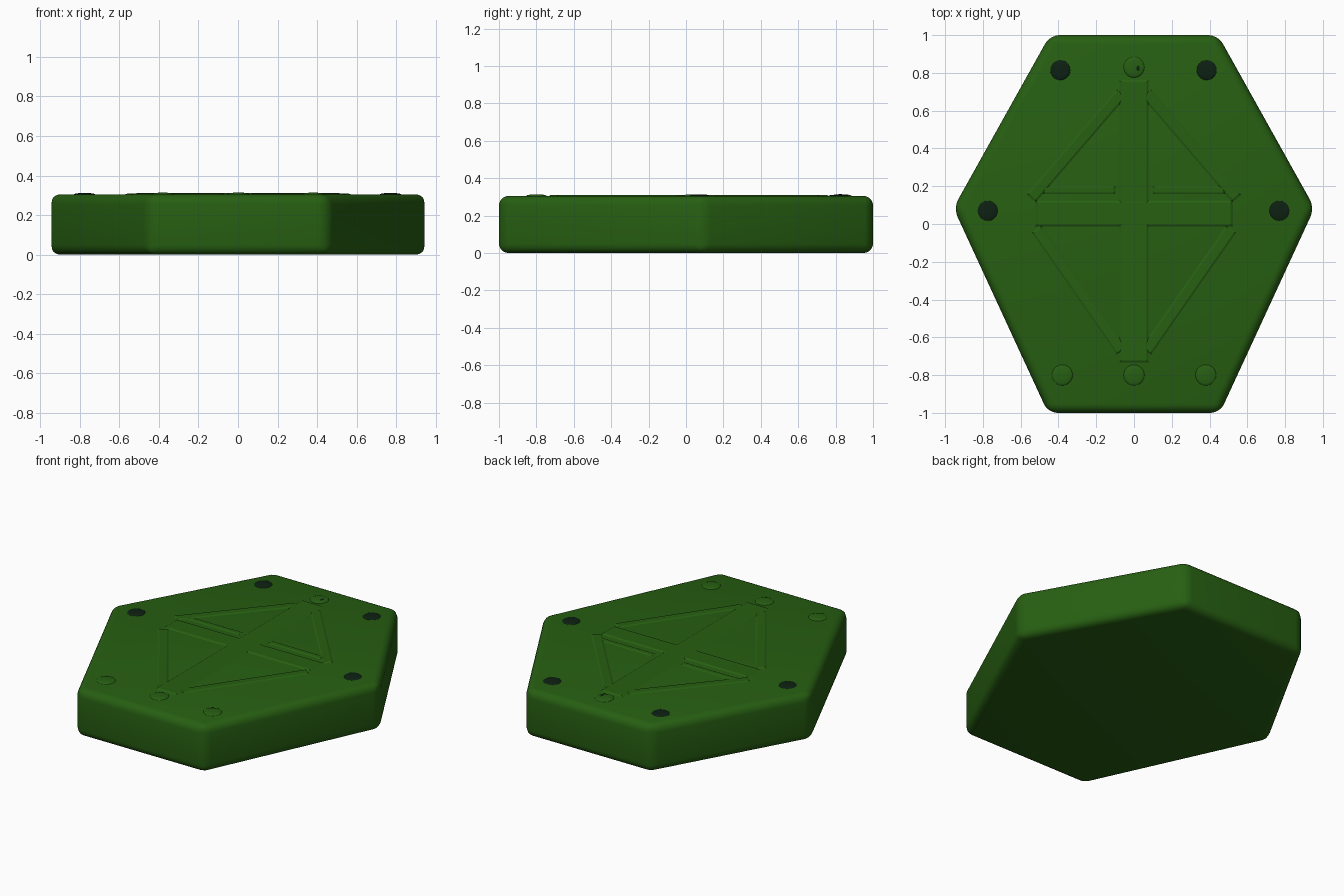
import bpy, bmesh, math
from mathutils import Vector

if "Cube" in bpy.data.objects:
    bpy.data.objects.remove(bpy.data.objects["Cube"])

TOP = 0.305


def material(name, rgb):
    m = bpy.data.materials.new(name)
    m.diffuse_color = (*rgb, 1)
    m.use_nodes = True
    m.node_tree.nodes["Principled BSDF"].inputs["Base Color"].default_value = m.diffuse_color
    return m


green = material("deep green", (0.02, 0.115, 0.006))
dark = material("blackish green", (0.004, 0.015, 0.006))


def finish(name, bm, mat, angle=40):
    bmesh.ops.recalc_face_normals(bm, faces=bm.faces)
    me = bpy.data.meshes.new(name)
    bm.to_mesh(me)
    bm.free()
    me.materials.append(mat)
    ob = bpy.data.objects.new(name, me)
    bpy.context.collection.objects.link(ob)
    bpy.ops.object.select_all(action='DESELECT')
    ob.select_set(True)
    bpy.context.view_layer.objects.active = ob
    bpy.ops.object.shade_smooth_by_angle(angle=math.radians(angle))
    return ob


# Six-sided plate with rounded edges
outline = [(-0.455, -1), (0.455, -1), (0.956, 0.085),
           (0.445, 1), (-0.445, 1), (-0.956, 0.085)]
bm = bmesh.new()
base = bm.faces.new([bm.verts.new((x, y, 0)) for x, y in outline])
ext = bmesh.ops.extrude_face_region(bm, geom=[base])
for v in ext["geom"]:
    if isinstance(v, bmesh.types.BMVert):
        v.co.z = TOP
bmesh.ops.bevel(bm, geom=bm.edges[:], offset=0.05, offset_type='OFFSET',
                segments=5, profile=0.5, affect='EDGES')
finish("plate", bm, green, 60)


# Shallow raised bar with sloping sides between two points
def bar(name, a, b, width, height):
    a, b = Vector((*a, 0)), Vector((*b, 0))
    d = (b - a).normalized()
    n = Vector((-d.y, d.x, 0))
    bm = bmesh.new()
    rings = []
    for z, inset in ((TOP - 0.004, 0), (TOP + height, 0.018)):
        w = width / 2 - inset
        ring = [a + d * inset - n * w, b - d * inset - n * w,
                b - d * inset + n * w, a + d * inset + n * w]
        rings.append([bm.verts.new((p.x, p.y, z)) for p in ring])
    lo, hi = rings
    bm.faces.new(lo[::-1])
    bm.faces.new(hi)
    for i in range(4):
        j = (i + 1) % 4
        bm.faces.new((lo[i], lo[j], hi[j], hi[i]))
    finish(name, bm, green, 20)


# Kite frame, cross and inner triangle rails
bar("cross_upright", (0, -0.74), (0, 0.77), 0.17, 0.006)
bar("cross_beam", (-0.53, 0.055), (0.53, 0.055), 0.15, 0.0065)
for s, side in ((-1, "left"), (1, "right")):
    bar("upper_frame_" + side, (s * 0.06, 0.70), (s * 0.55, 0.13), 0.08, 0.005)
    bar("lower_frame_" + side, (s * 0.52, -0.02), (s * 0.06, -0.68), 0.08, 0.005)
    bar("upper_rail_" + side, (s * 0.09, 0.18), (s * 0.49, 0.18), 0.06, 0.0045)


# Low round studs on the corners, and dark caps
def stud(name, x, y, r, height, mat, stretch=1):
    bm = bmesh.new()
    bmesh.ops.create_uvsphere(bm, u_segments=20, v_segments=10, radius=1)
    for v in bm.verts:
        v.co = (x + v.co.x * r, y + v.co.y * r * stretch, TOP + v.co.z * height)
    finish(name, bm, mat, 80)


for i, (x, y) in enumerate([(0, 0.83), (-0.38, -0.8), (0, -0.8), (0.38, -0.8)]):
    stud("green_stud_%d" % i, x, y, 0.055, 0.009, green)
for i, (x, y) in enumerate([(-0.39, 0.815), (0.385, 0.815),
                            (-0.775, 0.07), (0.77, 0.07)]):
    stud("dark_stud_%d" % i, x, y, 0.053, 0.007, dark)
stud("dark_speck", 0.02, 0.825, 0.016, 0.0098, dark, 1.5)
